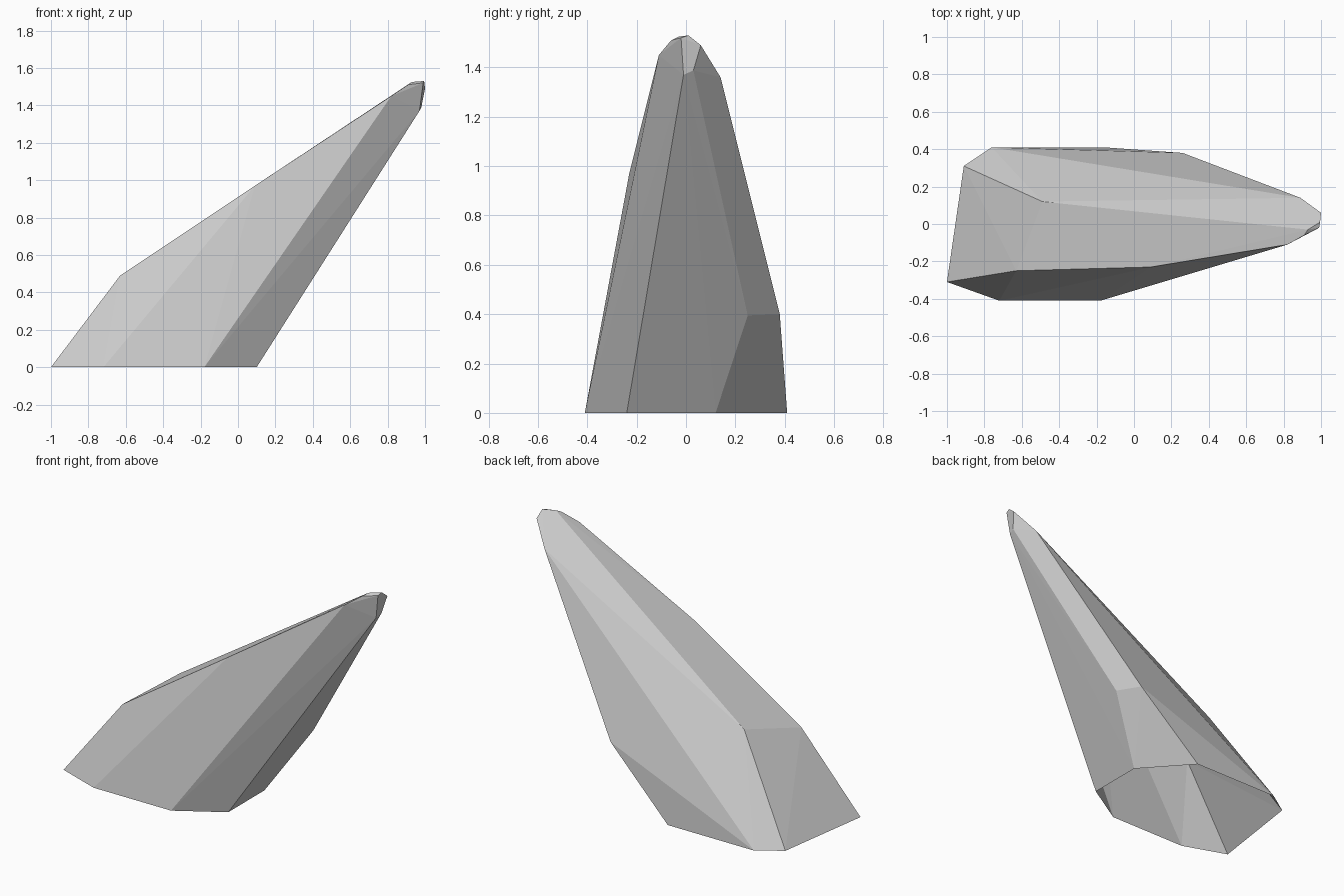
import bpy
import bmesh

# Remove the default cube if it is present
default_cube = bpy.data.objects.get("Cube")
if default_cube:
    bpy.data.objects.remove(default_cube, do_unlink=True)


def make_material(name, colour):
    material = bpy.data.materials.new(name)
    material.use_nodes = True
    material.diffuse_color = colour
    shader = material.node_tree.nodes["Principled BSDF"]
    shader.inputs["Base Color"].default_value = colour
    shader.inputs["Roughness"].default_value = 0.9
    return material


def make_shell(name, corners, material):
    """Facet a convex rock around its corners and leave the ground side open."""
    bm = bmesh.new()
    for corner in corners:
        bm.verts.new(corner)
    hull = bmesh.ops.convex_hull(bm, input=bm.verts[:])
    unused = [g for g in hull["geom_interior"] if isinstance(g, bmesh.types.BMVert)]
    bmesh.ops.delete(bm, geom=unused, context="VERTS")

    # Open underside
    ground = [f for f in bm.faces if all(v.co.z < 0.001 for v in f.verts)]
    bmesh.ops.delete(bm, geom=ground, context="FACES_ONLY")
    inner_edges = [e for e in bm.edges if not e.link_faces]
    bmesh.ops.delete(bm, geom=inner_edges, context="EDGES")
    bmesh.ops.recalc_face_normals(bm, faces=bm.faces[:])

    mesh = bpy.data.meshes.new(name)
    bm.to_mesh(mesh)
    bm.free()
    mesh.materials.append(material)
    rock = bpy.data.objects.new(name, mesh)
    bpy.context.collection.objects.link(rock)
    return rock


# Eight-sided footprint on the ground
footprint = [(-1, -.31), (-.72, -.41), (-.18, -.41), (.1, -.24),
             (.1, .12), (-.16, .41), (-.76, .41), (-.91, .31)]
base = [(x, y, 0) for x, y in footprint]

# Shoulders where the sides bend towards the tip
shoulders = [(-.63, -.25, .49), (-.49, .12, .58), (.09, -.23, .97),
             (.26, .38, .4), (.35, .25, .395)]

# Small chipped point that leans to one side
tip = [(.82, -.11, 1.45), (.91, -.06, 1.51), (.93, -.03, 1.525),
       (.99, -.02, 1.52), (.995, .01, 1.53), (1, .06, 1.49),
       (.89, .14, 1.36), (.97, -.01, 1.37), (.98, .03, 1.388)]

stone_grey = make_material("stone grey", (0.6, 0.6, 0.6, 1))
make_shell("leaning_rock_spike", base + shoulders + tip, stone_grey)
